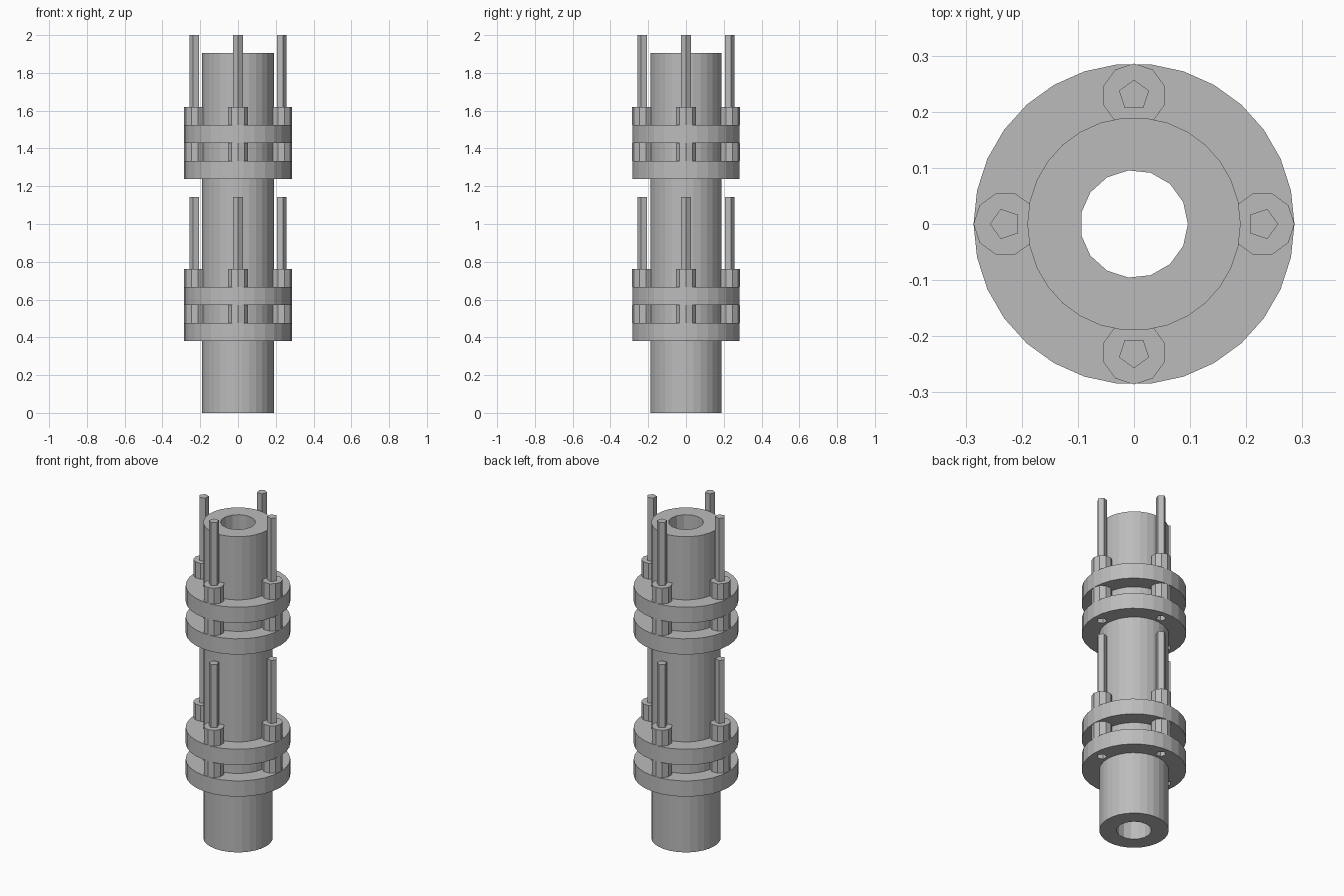
import bpy
from math import cos, sin, pi

cube = bpy.data.objects.get("Cube")
if cube:
    bpy.data.objects.remove(cube, do_unlink=True)

steel = bpy.data.materials.new("grey_steel")
steel.use_nodes = True
GREY = (0.5, 0.5, 0.5, 1)
steel.diffuse_color = GREY
steel.node_tree.nodes["Principled BSDF"].inputs["Base Color"].default_value = GREY

UNIT = 2 / 21            # every height is a multiple of this step
PIPE_R, BORE_R = 0.19, 0.096
FLANGE_R, BOLT_CIRCLE = 0.286, 0.229
NUT_R, BOLT_R = 0.057, 0.028


def prism(name, sides, radius, z0, z1, x=0, y=0, turn=0):
    """Upright prism with a corner pointing along +x, then turned."""
    bpy.ops.mesh.primitive_cylinder_add(vertices=sides, radius=radius, depth=z1 - z0,
                                        location=(x, y, (z0 + z1) / 2),
                                        rotation=(0, 0, turn - pi / 2))
    obj = bpy.context.object
    obj.name = name
    obj.data.materials.append(steel)
    return obj


def cut(target, cutter):
    """Subtract the cutter from the target and discard it."""
    mod = target.modifiers.new("hole", "BOOLEAN")
    mod.operation, mod.solver, mod.object = "DIFFERENCE", "EXACT", cutter
    bpy.context.view_layer.objects.active = target
    bpy.ops.object.modifier_apply(modifier=mod.name)
    bpy.data.objects.remove(cutter, do_unlink=True)


def around(name, sides, radius, z0, z1):
    """Four prisms on the bolt circle, each with a corner outward."""
    return [prism(f"{name}_{i + 1}", sides, radius, z0, z1,
                  BOLT_CIRCLE * cos(i * pi / 2), BOLT_CIRCLE * sin(i * pi / 2), i * pi / 2)
            for i in range(4)]


# Hollow central pipe
pipe = prism("pipe", 30, PIPE_R, 0, 20 * UNIT)
cut(pipe, prism("bore_cutter", 15, BORE_R, -0.1, 2.1))

# Two bolted flange joints
for joint, step in (("lower", 4), ("upper", 13)):
    z = [(step + k) * UNIT for k in range(9)]

    for part, base in (("bottom", 0), ("top", 2)):
        flange = prism(f"{joint}_{part}_flange", 30, FLANGE_R, z[base], z[base + 1])
        cut(flange, prism("centre_cutter", 30, 0.175, z[base] - 0.1, z[base + 1] + 0.1))
        # Open bolt holes in the underside
        if part == "bottom":
            for cutter in around("hole_cutter", 5, BOLT_R, z[0] - 0.1, z[1] + 0.1):
                cut(flange, cutter)
        around(f"{joint}_{part}_nut", 10, NUT_R, z[base + 1], z[base + 2])

    around(f"{joint}_bolt", 5, BOLT_R, z[1] + 0.01, z[8])
